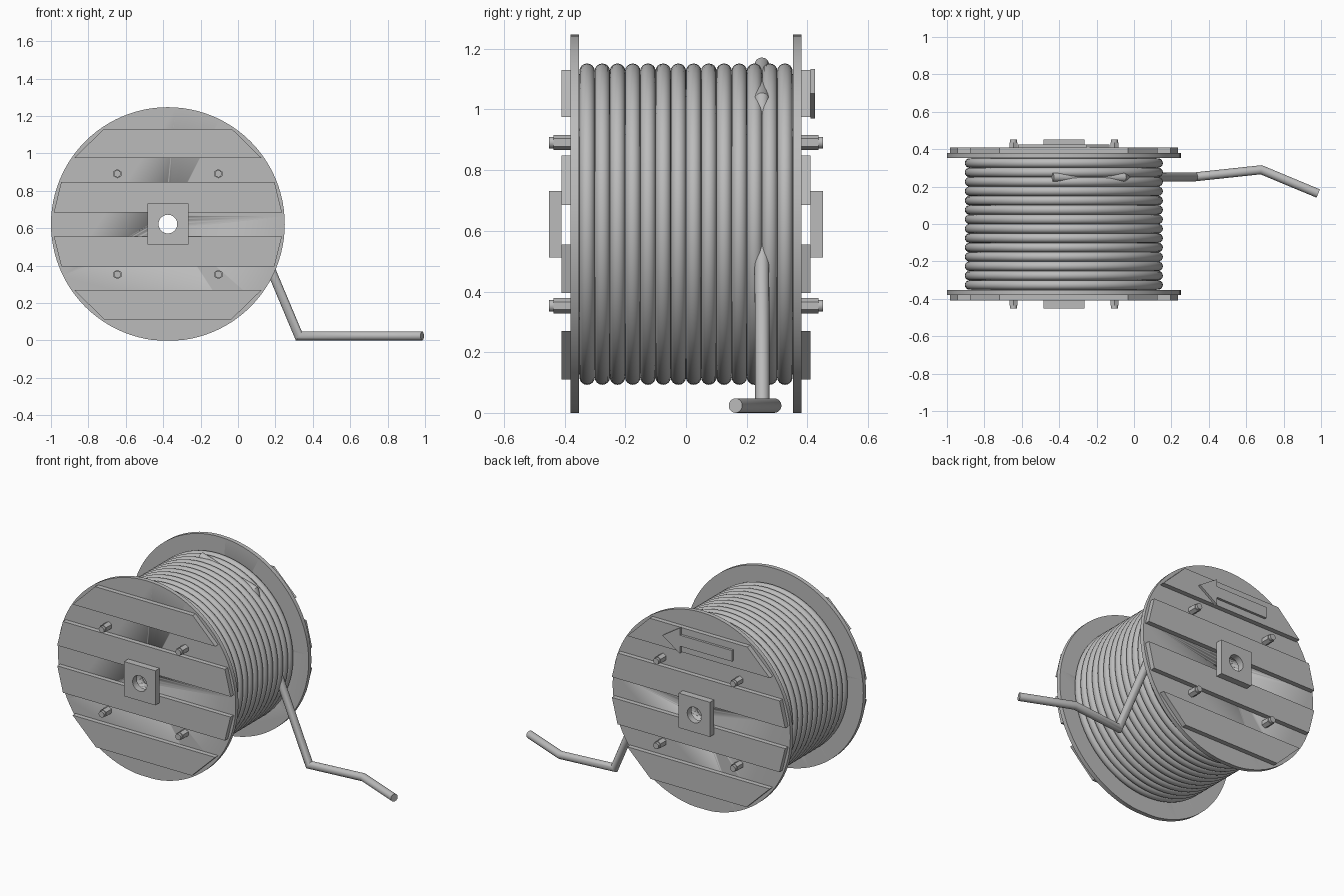
import bpy, bmesh, math
from mathutils import Matrix, Vector

if "Cube" in bpy.data.objects:
    bpy.data.objects.remove(bpy.data.objects["Cube"], do_unlink=True)

CX, CZ, R = -0.375, 0.622, 0.625

grey = bpy.data.materials.new("plain grey")
grey.use_nodes = True
grey.diffuse_color = (0.5, 0.5, 0.5, 1)
grey.node_tree.nodes["Principled BSDF"].inputs["Base Color"].default_value = (0.5, 0.5, 0.5, 1)


def finish(name, bm, smooth=True):
    bmesh.ops.recalc_face_normals(bm, faces=bm.faces)
    mesh = bpy.data.meshes.new(name)
    bm.to_mesh(mesh)
    bm.free()
    mesh.materials.append(grey)
    ob = bpy.data.objects.new(name, mesh)
    bpy.context.collection.objects.link(ob)
    if smooth:
        bpy.ops.object.select_all(action="DESELECT")
        ob.select_set(True)
        bpy.context.view_layer.objects.active = ob
        bpy.ops.object.shade_smooth_by_angle(angle=math.radians(35))
    return ob


def cylinder(name, x, z, r, y0, y1, sides, turn=0.0, caps=True, floor=False):
    bm = bmesh.new()
    bmesh.ops.create_cone(bm, cap_ends=caps, segments=sides, radius1=r, radius2=r,
                          depth=abs(y1 - y0), matrix=Matrix.Rotation(turn, 4, "Z"))
    place = Matrix.Translation((x, (y0 + y1) / 2, z)) @ Matrix.Rotation(math.pi / 2, 4, "X")
    bm.transform(place)
    if floor:
        for v in bm.verts:
            v.co.z = max(v.co.z, 0)
    return finish(name, bm, sides > 8)


def slab(name, outline, y0, y1):
    """Extrude an outline in x and z from y0 to y1."""
    bm = bmesh.new()
    face = bm.faces.new([bm.verts.new((x, y0, z)) for x, z in outline])
    ext = bmesh.ops.extrude_face_region(bm, geom=[face])
    for v in ext["geom"]:
        if isinstance(v, bmesh.types.BMVert):
            v.co.y = y1
    return finish(name, bm, False)


def bore(ob):
    """Cut the axle hole through a part."""
    cutter = cylinder("axle_cutter", CX, CZ, 0.05, -0.6, 0.6, 48)
    cutter.hide_render = True
    mod = ob.modifiers.new("axle_hole", "BOOLEAN")
    mod.object = cutter
    mod.operation = "DIFFERENCE"
    mod.solver = "EXACT"
    bpy.ops.object.select_all(action="DESELECT")
    ob.select_set(True)
    bpy.context.view_layer.objects.active = ob
    bpy.ops.object.modifier_apply(modifier=mod.name)
    bpy.data.objects.remove(cutter, do_unlink=True)


# Both ends of the drum: flange, planks, axle plate and bolts
planks = [(0.11, 0.27), (0.395, 0.555), (0.685, 0.848), (0.975, 1.13)]
for side, s in (("front", -1), ("back", 1)):
    bore(cylinder(side + "_flange", CX, CZ, R, s * 0.353, s * 0.38, 96, floor=True))
    for i, (lo, hi) in enumerate(planks):
        a, b = [math.sqrt(0.613 ** 2 - (z - CZ) ** 2) for z in (lo, hi)]
        slab(f"{side}_plank_{i + 1}",
             [(CX - a, lo), (CX + a, lo), (CX + b, hi), (CX - b, hi)], s * 0.38, s * 0.41)
    h = 0.11
    bore(slab(side + "_axle_plate",
              [(CX - h, CZ - h), (CX + h, CZ - h), (CX + h, CZ + h), (CX - h, CZ + h)],
              s * 0.41, s * 0.452))
    for dx in (-0.27, 0.27):
        for dz in (-0.269, 0.269):
            cylinder(side + "_nut", CX + dx, CZ + dz, 0.025, s * 0.38, s * 0.436, 6)
            cylinder(side + "_bolt", CX + dx, CZ + dz, 0.019, s * 0.436, s * 0.452, 16)

# Direction arrow on the top back plank
tip, neck, tail, mid = -0.13, -0.255, -0.62, 1.052
slab("direction_arrow",
     [(tip, mid), (neck, mid + 0.082), (neck, mid + 0.035), (tail, mid + 0.035),
      (tail, mid - 0.035), (neck, mid - 0.035), (neck, mid - 0.082)], 0.41, 0.425)

# Hollow drum core beneath the windings
cylinder("drum_core", CX, CZ, 0.495, -0.36, 0.36, 64, caps=False)

# Cable windings
for i in range(14):
    bpy.ops.mesh.primitive_torus_add(
        location=(CX, -0.326 + i * 0.652 / 13, CZ), rotation=(math.pi / 2, 0, 0),
        major_segments=72, minor_segments=16, major_radius=0.504, minor_radius=0.0255)
    ring = bpy.context.object
    ring.name = f"cable_winding_{i + 1}"
    ring.data.materials.append(grey)
    bpy.ops.object.shade_smooth()

# Loose cable end, with mitred bends
path = [Vector(p) for p in ((-0.435, 0.25, 1.148), (-0.06, 0.25, 1.035), (0.125, 0.25, 0.5),
                            (0.325, 0.252, 0.024), (0.68, 0.29, 0.024), (0.985, 0.163, 0.024))]
bm = bmesh.new()
sides, r = 20, 0.024
dirs = [(q - p).normalized() for p, q in zip(path, path[1:])]
across = dirs[0].cross(Vector((0, 1, 0))).normalized()
up = dirs[0].cross(across)
loop = [bm.verts.new(path[0] + r * (math.cos(t) * across + math.sin(t) * up))
        for t in [2 * math.pi * k / sides for k in range(sides)]]
bm.faces.new(loop)
for i, d in enumerate(dirs):
    # Slide each ring along its segment onto the plane that halves the bend
    n = (d + dirs[i + 1]).normalized() if i + 1 < len(dirs) else d
    new = [bm.verts.new(v.co + d * ((path[i + 1] - v.co).dot(n) / d.dot(n))) for v in loop]
    for k in range(sides):
        j = (k + 1) % sides
        bm.faces.new((loop[k], loop[j], new[j], new[k]))
    loop = new
bm.faces.new(loop)
finish("loose_cable_end", bm)
